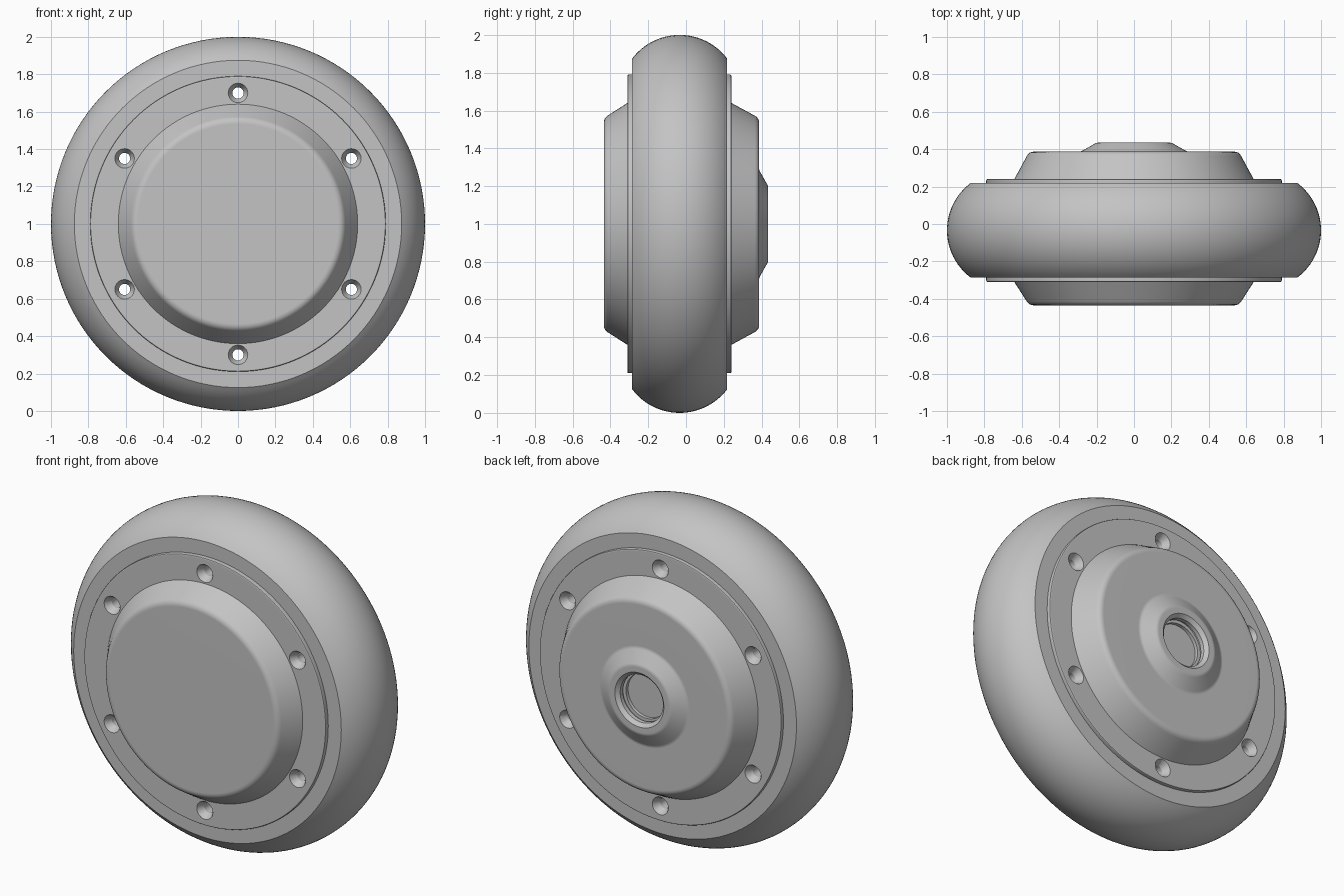
import bpy, bmesh, math
from mathutils import Vector, Matrix

cube = bpy.data.objects.get("Cube")
if cube:
    bpy.data.objects.remove(cube, do_unlink=True)

grey = bpy.data.materials.new("plain_grey")
grey.use_nodes = True
colour = (0.55, 0.55, 0.55, 1)
grey.diffuse_color = colour
grey.node_tree.nodes["Principled BSDF"].inputs["Base Color"].default_value = colour


def rounded(points, steps=4):
    """Turn (radius, y, fillet) corners into a profile with rounded corners."""
    out = []
    for i, (r, y, fillet) in enumerate(points):
        p = Vector((r, y))
        if not fillet:
            out.append(p)
            continue
        a = p + (Vector(points[i - 1][:2]) - p).normalized() * fillet
        b = p + (Vector(points[i + 1][:2]) - p).normalized() * fillet
        for k in range(steps + 1):
            t = k / steps
            out.append(a * (1 - t) ** 2 + p * 2 * t * (1 - t) + b * t * t)
    return out


def revolve(bm, profile, centre, steps, closed=False):
    """Spin a (radius, y) profile around the y direction through centre."""
    verts = [bm.verts.new(centre + Vector((p[0], p[1], 0))) for p in profile]
    edges = [bm.edges.new(pair) for pair in zip(verts, verts[1:])]
    if closed:
        edges.append(bm.edges.new((verts[-1], verts[0])))
    bmesh.ops.spin(bm, geom=verts + edges, cent=centre, axis=(0, 1, 0),
                   angle=math.tau, steps=steps)


def finish(bm, name):
    bmesh.ops.remove_doubles(bm, verts=bm.verts, dist=0.0002)
    bmesh.ops.recalc_face_normals(bm, faces=bm.faces)
    mesh = bpy.data.meshes.new(name)
    bm.to_mesh(mesh)
    bm.free()
    mesh.materials.append(grey)
    obj = bpy.data.objects.new(name, mesh)
    bpy.context.collection.objects.link(obj)
    return obj


def smooth(obj):
    bpy.ops.object.select_all(action="DESELECT")
    obj.select_set(True)
    bpy.context.view_layer.objects.active = obj
    bpy.ops.object.shade_smooth_by_angle(angle=math.radians(25))
    mod = obj.modifiers.new("even_shading", "WEIGHTED_NORMAL")
    mod.keep_sharp = True


axle = Vector((0, 0, 1))

# Tyre: bulging tread between two flat side walls
front, back, shoulder, bulge = -0.285, 0.218, 0.875, 0.125
half = (back - front) / 2
arc_r = (half ** 2 + bulge ** 2) / (2 * bulge)
spread = math.asin(half / arc_r)
tread = []
for i in range(25):
    a = spread * (i / 12 - 1)
    tread.append((1 - arc_r + arc_r * math.cos(a), (front + back) / 2 + arc_r * math.sin(a)))
bm = bmesh.new()
revolve(bm, [(0.77, front)] + tread + [(0.77, back)], axle, 128, closed=True)
smooth(finish(bm, "tyre"))

# Wheel hub: front cap, bolt flange, rear cap, boss and stepped axle socket
hub_corners = [
    (0, -0.435, 0), (0.56, -0.435, 0.025), (0.64, -0.31, 0),
    (0.79, -0.31, 0.008), (0.79, 0.24, 0.008), (0.64, 0.24, 0),
    (0.56, 0.387, 0.025), (0.285, 0.387, 0.01), (0.2, 0.435, 0.01),
    (0.16, 0.435, 0), (0.14, 0.415, 0), (0.14, 0.39, 0),
    (0.15, 0.39, 0), (0.15, 0.375, 0), (0.13, 0.375, 0),
    (0.13, 0.355, 0), (0, 0.355, 0),
]
bm = bmesh.new()
revolve(bm, rounded(hub_corners), axle, 128)
hub = finish(bm, "wheel_hub")

# Six countersunk through holes in the flange
bolt_profile = [(0, -0.32), (0.058, -0.32), (0.03, -0.27),
                (0.03, 0.2), (0.058, 0.25), (0, 0.25)]
bm = bmesh.new()
for k in range(6):
    a = math.radians(90 + 60 * k)
    revolve(bm, bolt_profile, axle + 0.7 * Vector((math.cos(a), 0, math.sin(a))), 24)
cutter = finish(bm, "bolt_hole_cutter")
cutter.hide_render = True

cut = hub.modifiers.new("bolt_holes", "BOOLEAN")
cut.operation = "DIFFERENCE"
cut.solver = "EXACT"
cut.object = cutter
bpy.context.view_layer.objects.active = hub
bpy.ops.object.modifier_apply(modifier=cut.name)
bpy.data.objects.remove(cutter, do_unlink=True)
smooth(hub)
